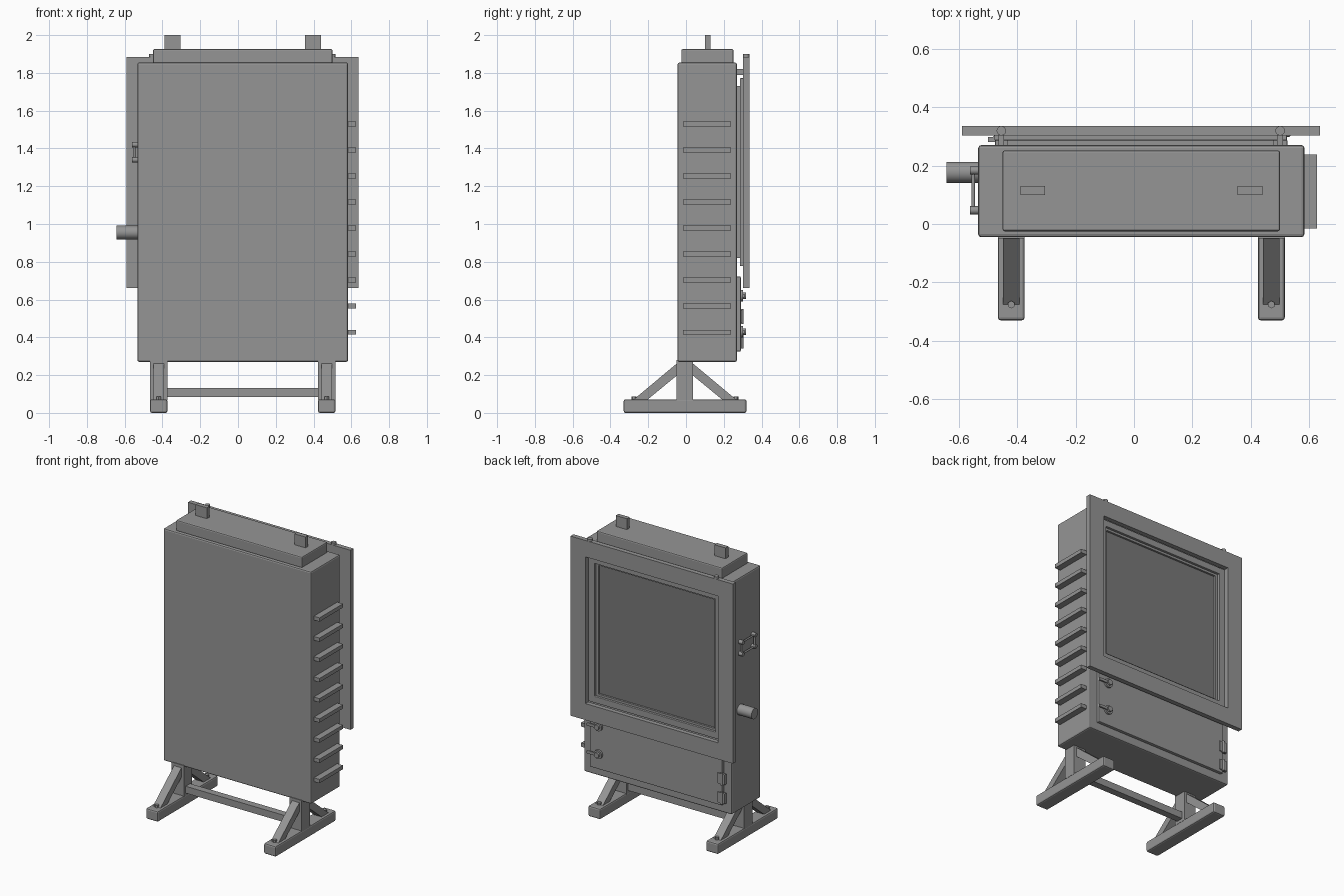
import bpy, bmesh, math
from mathutils import Vector

old = bpy.data.objects.get("Cube")
if old:
    bpy.data.objects.remove(old, do_unlink=True)


def material(name, value):
    m = bpy.data.materials.new(name)
    m.use_nodes = True
    col = (value, value, value, 1)
    m.diffuse_color = col
    m.node_tree.nodes["Principled BSDF"].inputs["Base Color"].default_value = col
    return m


GREY = material("grey metal", 0.3)
DARK = material("dark pane", 0.19)


def finish(name, bm, mat=GREY, bevel=0, segments=2):
    bmesh.ops.recalc_face_normals(bm, faces=bm.faces)
    me = bpy.data.meshes.new(name)
    bm.to_mesh(me)
    bm.free()
    me.materials.append(mat)
    ob = bpy.data.objects.new(name, me)
    bpy.context.collection.objects.link(ob)
    if bevel:
        mod = ob.modifiers.new("soft edges", "BEVEL")
        mod.width = bevel
        mod.segments = segments
    return ob


def box(name, x, y, z, mat=GREY, bevel=0):
    bm = bmesh.new()
    bmesh.ops.create_cube(bm, size=1)
    for v in bm.verts:
        for i, (lo, hi) in enumerate((x, y, z)):
            v.co[i] = lo if v.co[i] < 0 else hi
    return finish(name, bm, mat, bevel)


def rod(name, start, end, radius, sides=24):
    a, b = Vector(start), Vector(end)
    bm = bmesh.new()
    bmesh.ops.create_cone(bm, cap_ends=True, segments=sides, radius1=radius,
                          radius2=radius, depth=(b - a).length)
    turn = (b - a).to_track_quat("Z", "Y").to_matrix().to_4x4()
    bm.transform(turn)
    bmesh.ops.translate(bm, verts=bm.verts, vec=(a + b) / 2)
    ob = finish(name, bm)
    bpy.context.view_layer.objects.active = ob
    ob.select_set(True)
    bpy.ops.object.shade_smooth_by_angle(angle=math.radians(40))
    ob.select_set(False)
    return ob


def ring(name, x, y, z, width, bevel=0):
    """Square picture frame in the xz plane, thick along y."""
    bm = bmesh.new()
    loops = []
    for inset in (0, width):
        x0, x1 = x[0] + inset, x[1] - inset
        z0, z1 = z[0] + inset, z[1] - inset
        loops.append([[bm.verts.new((px, py, pz)) for px, pz in
                       ((x0, z0), (x1, z0), (x1, z1), (x0, z1))] for py in y])
    (of, ob_), (inf, inb) = loops
    for i in range(4):
        j = (i + 1) % 4
        for p, q in ((of, ob_), (ob_, inb), (inb, inf), (inf, of)):
            bm.faces.new((p[i], p[j], q[j], q[i]))
    return finish(name, bm, GREY, bevel)


def prism(name, profile, x):
    """Extrude a yz profile along x."""
    bm = bmesh.new()
    face = bm.faces.new([bm.verts.new((x[0], py, pz)) for py, pz in profile])
    new = bmesh.ops.extrude_face_region(bm, geom=[face])["geom"]
    bmesh.ops.translate(bm, verts=[v for v in new if isinstance(v, bmesh.types.BMVert)],
                        vec=(x[1] - x[0], 0, 0))
    return finish(name, bm)


# Cabinet and raised lid with two tabs
box("cabinet_body", (-0.533, 0.583), (-0.045, 0.27), (0.27, 1.855), bevel=0.01)
box("lid", (-0.45, 0.5), (-0.025, 0.252), (1.85, 1.926), bevel=0.008)
for x in (-0.389, 0.355):
    box("lid_tab", (x, x + 0.084), (0.1, 0.13), (1.92, 2.0))

# Stand: feet, posts, diagonal braces, crossbar
for cx in (-0.42, 0.47):
    side = (cx - 0.046, cx + 0.046)
    box("foot", side, (-0.33, 0.32), (0, 0.072), bevel=0.01)
    box("post", side, (-0.05, 0.038), (0.065, 0.28))
    for s in (-1, 1):
        profile = [(-0.006 + s * y, z) for y, z in
                   ((0.272, 0.07), (0.03, 0.272), (0.03, 0.208), (0.198, 0.07))]
        prism("brace", profile, (cx - 0.028, cx + 0.028))
        rod("brace_bolt", (cx, -0.006 + s * 0.27, 0.068), (cx, -0.006 + s * 0.27, 0.088), 0.013, 6)
box("crossbar", (-0.38, 0.43), (-0.03, 0.018), (0.085, 0.132))

# Row of side fins
for i in range(9):
    z = 0.427 + i * 0.1378
    box("side_fin", (0.575, 0.626), (-0.015, 0.238), (z - 0.013, z + 0.013))

# Side outlet pipe
rod("outlet_pipe", (-0.642, 0.177, 0.955), (-0.52, 0.177, 0.955), 0.036, 32)

# Side loop handle with corner mounts
for y in (0.047, 0.183):
    rod("handle_upright", (-0.55, y, 1.34), (-0.55, y, 1.42), 0.007, 12)
    for z in (1.34, 1.42):
        rod("handle_mount", (-0.562, y, z), (-0.525, y, z), 0.014, 16)
for z in (1.34, 1.42):
    rod("handle_bar", (-0.55, 0.047, z), (-0.55, 0.183, z), 0.006, 12)

# Window: dark pane, stepped surround and large outer frame
box("window_pane", (-0.43, 0.475), (0.262, 0.274), (0.822, 1.728), DARK)
ring("window_inner_surround", (-0.432, 0.477), (0.262, 0.287), (0.82, 1.73), 0.016)
ring("window_surround", (-0.478, 0.523), (0.286, 0.304), (0.778, 1.772), 0.044, 0.003)
ring("outer_frame", (-0.589, 0.637), (0.303, 0.335), (0.66, 1.885), 0.112)

# Frame hangers: pins on the frame and brackets on the cabinet
for x in (-0.454, 0.5):
    rod("hanger_pin", (x, 0.319, 1.87), (x, 0.319, 1.9), 0.016)
    rod("hanger_arm", (x, 0.319, 1.892), (x, 0.305, 1.892), 0.006, 12)
    box("hanger_bracket", (x - 0.01, x + 0.01), (0.26, 0.304), (1.79, 1.82))

# Lower hatch with latches and hinges
box("hatch", (-0.475, 0.525), (0.26, 0.29), (0.325, 0.722), bevel=0.005)
for z in (0.43, 0.62):
    rod("latch_disc", (0.455, 0.28, z), (0.455, 0.303, z), 0.03)
    rod("latch_knob", (0.455, 0.3, z), (0.455, 0.317, z), 0.018)
    box("latch_lever", (0.455, 0.535), (0.298, 0.31), (z - 0.01, z + 0.01), bevel=0.004)
for z in (0.38, 0.51):
    box("hinge_plate", (-0.5, -0.445), (0.28, 0.297), (z - 0.035, z + 0.035))
    rod("hinge_barrel", (-0.474, 0.294, z - 0.04), (-0.474, 0.294, z + 0.04), 0.01, 16)
